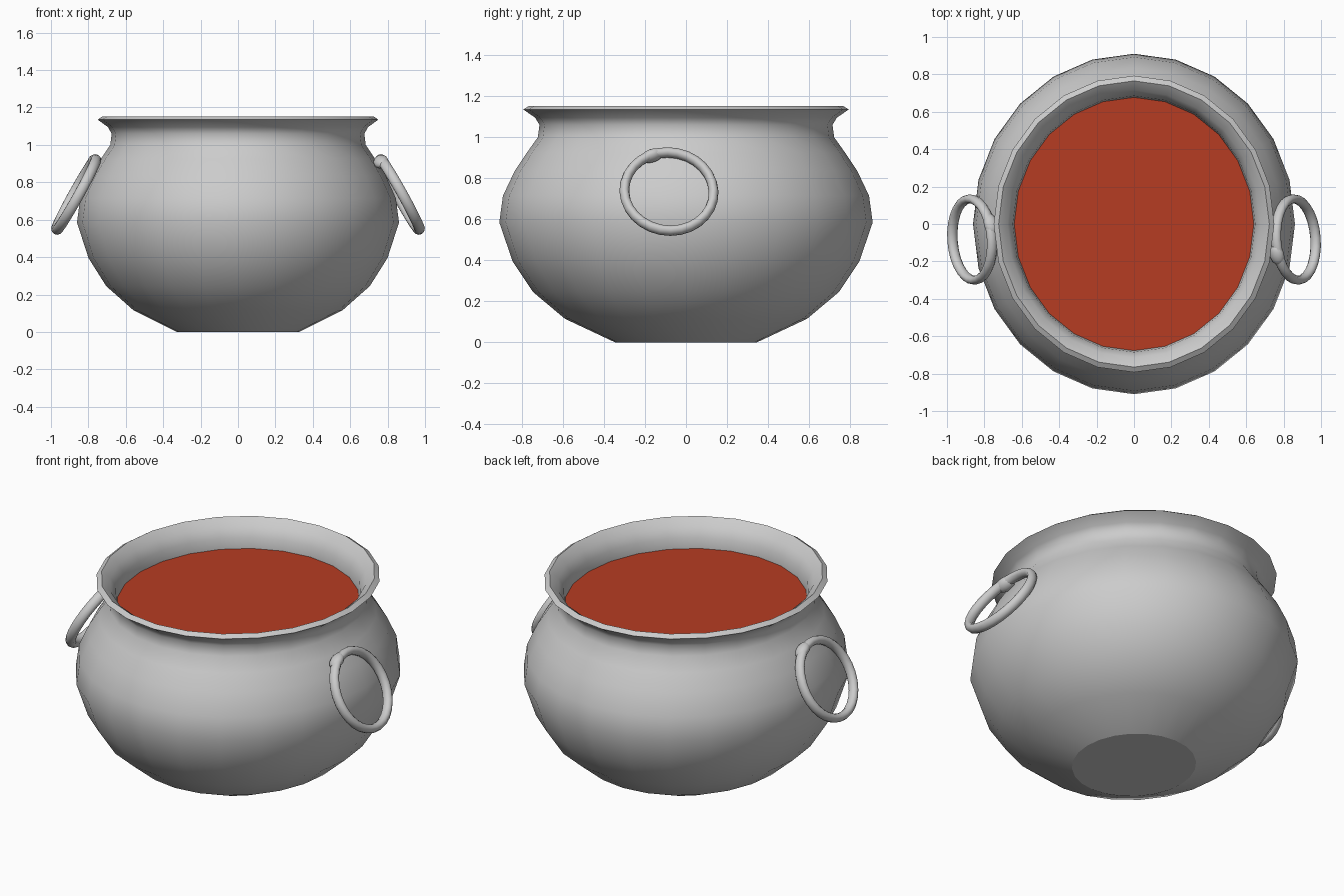
import bpy, bmesh, math
from mathutils import Matrix, Vector

if "Cube" in bpy.data.objects:
    bpy.data.objects.remove(bpy.data.objects["Cube"])

SEG = 24
SX = 0.946      # the pot is slightly oval: narrower in x


def material(name, rgb):
    m = bpy.data.materials.new(name)
    m.diffuse_color = (*rgb, 1)
    m.use_nodes = True
    m.node_tree.nodes["Principled BSDF"].inputs["Base Color"].default_value = m.diffuse_color
    return m


iron = material("grey_iron", (0.6, 0.6, 0.6))
red = material("red_broth", (0.47, 0.045, 0.016))


def finish(bm, name, mat, angle=50):
    bmesh.ops.recalc_face_normals(bm, faces=bm.faces)
    me = bpy.data.meshes.new(name)
    bm.to_mesh(me)
    bm.free()
    ob = bpy.data.objects.new(name, me)
    me.materials.append(mat)
    bpy.context.collection.objects.link(ob)
    bpy.ops.object.select_all(action='DESELECT')
    ob.select_set(True)
    bpy.context.view_layer.objects.active = ob
    bpy.ops.object.shade_smooth_by_angle(angle=math.radians(angle))
    return ob


def bridge(bm, a, b):
    n = len(a)
    for i in range(n):
        j = (i + 1) % n
        bm.faces.new((a[i], a[j], b[j], b[i]))


def circle(bm, r, z, n):
    return [bm.verts.new((SX * r * math.sin(2 * math.pi * i / n),
                          r * math.cos(2 * math.pi * i / n), z)) for i in range(n)]


# pot: outer wall, flared lip, inner wall down below the broth
profile = [(0.345, 0), (0.59, 0.115), (0.745, 0.245), (0.845, 0.395), (0.91, 0.585),
           (0.892, 0.715), (0.835, 0.835), (0.775, 0.925), (0.722, 1.0), (0.714, 1.06),
           (0.735, 1.095), (0.793, 1.135), (0.765, 1.153), (0.715, 1.115),
           (0.685, 1.06), (0.677, 1.0), (0.677, 0.95)]
bm = bmesh.new()
rings = [circle(bm, r, z, SEG) for r, z in profile]
for a, b in zip(rings, rings[1:]):
    bridge(bm, a, b)
bm.faces.new(rings[0])
bm.faces.new(rings[-1])
pot = finish(bm, "cauldron_pot", iron, 60)
# keep the flat base crisp
for e in pot.data.edges:
    if all(pot.data.vertices[v].co.z < 0.001 for v in e.vertices):
        e.use_edge_sharp = True

# broth surface
bm = bmesh.new()
bm.faces.new(list(reversed(circle(bm, 0.677, 1.0, SEG * 2))))
broth = finish(bm, "broth", red)
if broth.data.polygons[0].normal.z < 0:
    broth.data.flip_normals()


# ring handles hanging outward from the shoulders, each with a swollen joint
def ring_handle(name, side):
    R, tilt, yaw = 0.218, math.radians(29), math.radians(4)
    c, s = math.cos(tilt), math.sin(tilt)
    frame = Matrix(((0, -s, c, 0), (1, 0, 0, 0), (0, c, s, 0), (0, 0, 0, 1)))
    turn = yaw if side > 0 else yaw + math.pi
    world = (Matrix.Translation((side * 0.865, -0.083, 0.735))
             @ Matrix.Rotation(turn, 4, 'Z') @ frame)
    bm = bmesh.new()
    n, k = 28, 10
    loops = []
    for i in range(n):
        t = 2 * math.pi * i / n
        loop = []
        for j in range(k):
            p = 2 * math.pi * j / k
            r = R + 0.024 * math.cos(p)
            loop.append(bm.verts.new((r * math.cos(t), r * math.sin(t), 0.029 * math.sin(p))))
        loops.append(loop)
    for i in range(n):
        bridge(bm, loops[i], loops[(i + 1) % n])
    # joint between ring and pot
    a = math.radians(20)
    joint = (Matrix.Translation(Vector((-R * math.sin(a), R * math.cos(a), -0.008)))
             @ Matrix.Rotation(a, 4, 'Z') @ Matrix.Diagonal((0.06, 0.031, 0.04, 1)))
    bmesh.ops.create_uvsphere(bm, u_segments=14, v_segments=8, radius=1, matrix=joint)
    bmesh.ops.transform(bm, matrix=world, verts=bm.verts)
    finish(bm, name, iron)


ring_handle("right_ring_handle", 1)
ring_handle("left_ring_handle", -1)
